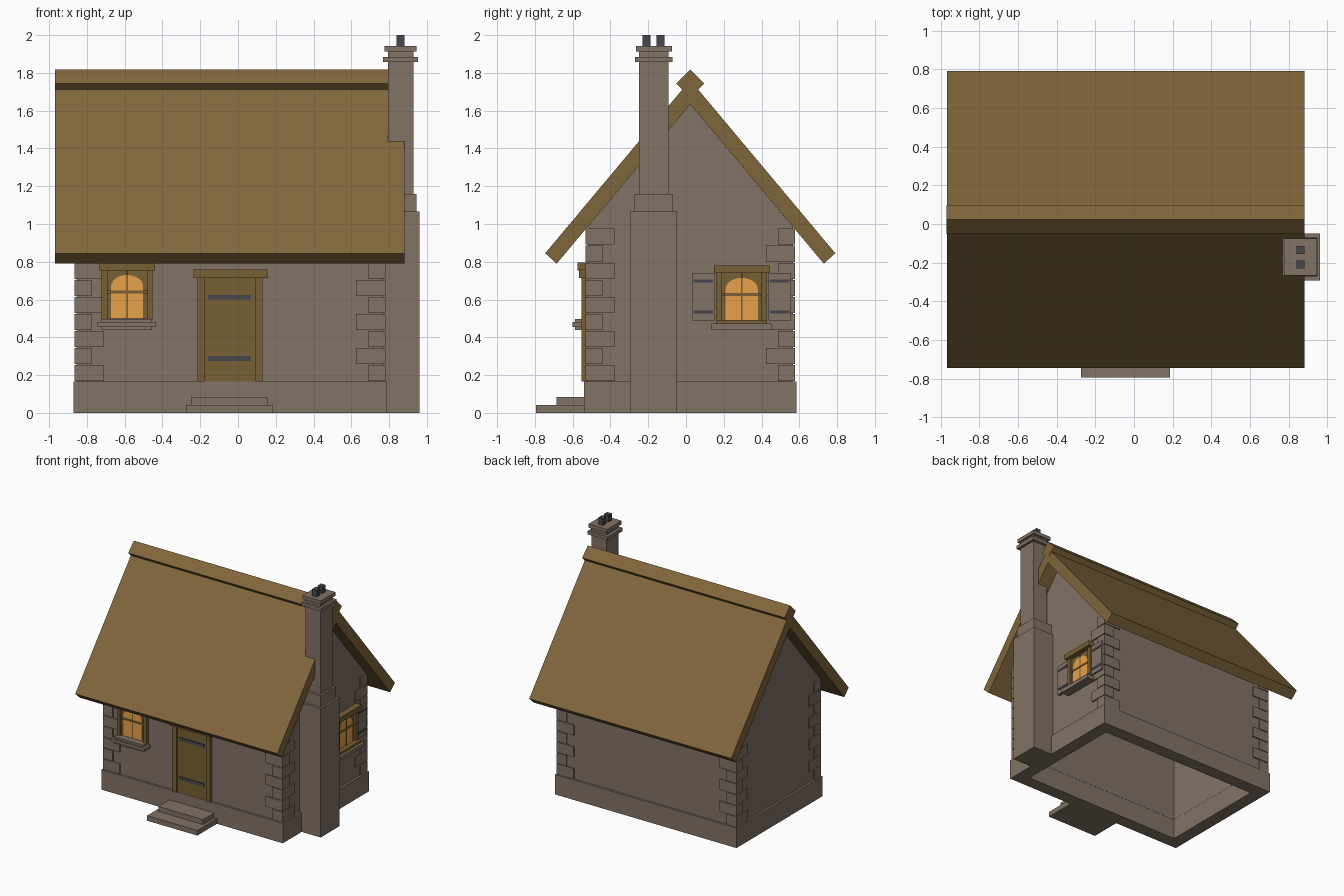
import bpy, bmesh, math
from mathutils import Vector

if "Cube" in bpy.data.objects:
    bpy.data.objects.remove(bpy.data.objects["Cube"])

def mat(name, r, g, b):
    lin = lambda c: ((c / 255 + 0.055) / 1.055) ** 2.4
    m = bpy.data.materials.new(name)
    m.diffuse_color = (lin(r), lin(g), lin(b), 1)
    m.use_nodes = True
    m.node_tree.nodes["Principled BSDF"].inputs["Base Color"].default_value = m.diffuse_color
    return m

STONE = mat("stone", 130, 115, 102)
THATCH = mat("thatch", 128, 102, 59)
WOOD = mat("wood", 120, 96, 52)
IRON = mat("iron", 70, 70, 78)
GLASS = mat("lit_glass", 236, 165, 75)

CY = 0.0225                                   # ridge line
WX0, WX1, WY0, WY1 = -0.855, 0.77, CY - 0.545, CY + 0.545   # outer wall faces
SLOPE, APEX = 1.195, 1.634                    # roof pitch, underside apex
T = 0.09                                      # wall thickness

def prism(name, pts, offset, material):
    """Extrude a flat 3D outline by an offset vector."""
    bm = bmesh.new()
    f = bm.faces.new([bm.verts.new(p) for p in pts])
    ext = bmesh.ops.extrude_face_region(bm, geom=[f])
    vs = [v for v in ext["geom"] if isinstance(v, bmesh.types.BMVert)]
    bmesh.ops.translate(bm, verts=vs, vec=Vector(offset))
    if not any(len(e.link_faces) == 1 for e in bm.edges):
        pass
    else:
        bmesh.ops.holes_fill(bm, edges=bm.edges)
    bmesh.ops.recalc_face_normals(bm, faces=bm.faces)
    me = bpy.data.meshes.new(name)
    bm.to_mesh(me)
    bm.free()
    me.materials.append(material)
    ob = bpy.data.objects.new(name, me)
    bpy.context.collection.objects.link(ob)
    return ob

def box(name, x0, x1, y0, y1, z0, z1, material):
    return prism(name, [(x0, y0, z0), (x1, y0, z0), (x1, y1, z0), (x0, y1, z0)],
                 (0, 0, z1 - z0), material)

def along_x(name, yz, x0, x1, material):
    return prism(name, [(x0, y, z) for y, z in yz], (x1 - x0, 0, 0), material)

def wall_box(name, side, u0, u1, d0, d1, z0, z1, material):
    """Box on the front or right wall: u along it, d outward."""
    if side == "front":
        return box(name, u0, u1, WY0 - d1, WY0 - d0, z0, z1, material)
    return box(name, WX1 + d0, WX1 + d1, u0, u1, z0, z1, material)

# plinth ring
PX0, PX1, PY0, PY1, PT = -0.872, 0.788, -0.54, 0.585, 0.106
box("plinth_front", PX0, PX1, PY0, PY0 + PT, 0, 0.165, STONE)
box("plinth_back", PX0, PX1, PY1 - PT, PY1, 0, 0.165, STONE)
box("plinth_left", PX0, PX0 + PT, PY0 + PT, PY1 - PT, 0, 0.165, STONE)
box("plinth_right", PX1 - PT, PX1, PY0 + PT, PY1 - PT, 0, 0.165, STONE)

# walls: two gables with long walls between them
eave = APEX - 0.545 * SLOPE
gable = [(WY0, 0.165), (WY1, 0.165), (WY1, eave), (CY, APEX), (WY0, eave)]
along_x("gable_left", gable, WX0, WX0 + T, STONE)
along_x("gable_right", gable, WX1 - T, WX1, STONE)
box("wall_front", WX0 + T, WX1 - T, WY0, WY0 + T, 0.165, eave, STONE)
box("wall_back", WX0 + T, WX1 - T, WY1 - T, WY1, 0.165, eave, STONE)

# corner quoins, alternating long and short, sticking out a little
for sx in (-1, 1):
    for sy in (-1, 1):
        cx = WX1 + 0.01 if sx > 0 else WX0 - 0.01
        cy = WY1 + 0.01 if sy > 0 else WY0 - 0.01
        for i in range(9):
            long_x = (sx * sy > 0) == (i % 2 == 0)
            lx, ly = (0.155, 0.09) if long_x else (0.09, 0.155)
            x, y = cx - sx * lx, cy - sy * ly
            z = 0.168 + i * 0.0903
            box("quoin", min(cx, x), max(cx, x), min(cy, y), max(cy, y), z, z + 0.085, STONE)

# thatched roof chevron and ridge cap
along_x("roof", [(CY - 0.768, 0.845), (CY, 1.762), (CY + 0.768, 0.845),
                 (CY + 0.707, 0.79), (CY, APEX), (CY - 0.707, 0.79)], -0.968, 0.882, THATCH)
along_x("ridge_cap", [(CY - 0.074, 1.745), (CY, 1.819), (CY + 0.074, 1.745), (CY, 1.671)],
        -0.969, 0.883, THATCH)

# chimney
box("chimney_base", 0.74, 0.962, -0.293, -0.048, 0, 1.065, STONE)
box("chimney_shoulder", 0.745, 0.946, -0.272, -0.07, 1.065, 1.16, STONE)
box("chimney_stack", 0.793, 0.93, -0.25, -0.093, 1.16, 1.92, STONE)
box("chimney_band", 0.768, 0.952, -0.27, -0.072, 1.857, 1.885, STONE)
box("chimney_cap", 0.775, 0.946, -0.266, -0.075, 1.913, 1.943, STONE)
for y in (-0.209, -0.135):
    box("chimney_pot", 0.84, 0.882, y - 0.021, y + 0.021, 1.943, 2.0, IRON)

# front steps
box("step_lower", -0.275, 0.185, -0.795, PY0, 0, 0.042, STONE)
box("step_upper", -0.25, 0.16, -0.685, PY0, 0.042, 0.083, STONE)

# door with frame and strap hinges
wall_box("door", "front", -0.18, 0.095, -0.01, 0.015, 0.165, 0.72, WOOD)
wall_box("door_jamb", "front", -0.215, -0.178, -0.01, 0.03, 0.165, 0.715, WOOD)
wall_box("door_jamb", "front", 0.093, 0.13, -0.01, 0.03, 0.165, 0.715, WOOD)
wall_box("door_lintel", "front", -0.235, 0.155, -0.01, 0.045, 0.713, 0.758, WOOD)
for z in (0.288, 0.612):
    wall_box("door_hinge", "front", -0.16, 0.07, 0.014, 0.022, z - 0.013, z + 0.013, IRON)

def window(side, c, z0, z1):
    """Lit arched window centred at c with sill bottom z0 and lintel top z1."""
    zf, zl = z0 + 0.057, z1 - 0.04
    wall_box("window_panel", side, c - 0.12, c + 0.12, -0.01, 0.01, zf, zl, WOOD)
    for s in (-1, 1):
        a, b = sorted((c + s * 0.135, c + s * 0.105))
        wall_box("window_jamb", side, a, b, -0.01, 0.03, zf - 0.005, zl, WOOD)
    wall_box("window_lintel", side, c - 0.147, c + 0.147, -0.01, 0.053, zl, z1, WOOD)
    # arched pane
    spring = zl - 0.085
    outline = [(-0.085, zf), (0.085, zf)]
    outline += [(0.085 * math.cos(math.pi * k / 12), spring + 0.06 * math.sin(math.pi * k / 12))
                for k in range(13)]
    if side == "front":
        pts, off = [(c + u, WY0 - 0.009, z) for u, z in outline], (0, -0.007, 0)
    else:
        pts, off = [(WX1 + 0.009, c + u, z) for u, z in outline], (0.007, 0, 0)
    prism("window_glass", pts, off, GLASS)
    # glazing bars
    wall_box("window_bar", side, c - 0.105, c + 0.105, 0.005, 0.02, zf + 0.133, zf + 0.148, WOOD)
    wall_box("window_bar_upright", side, c - 0.004, c + 0.004, 0.005, 0.019, zf, zl, WOOD)

window("front", -0.587, 0.443, 0.795)
wall_box("front_sill", "front", -0.722, -0.455, -0.01, 0.065, 0.44, 0.497, STONE)
wall_box("front_sill_lip", "front", -0.745, -0.435, -0.01, 0.078, 0.455, 0.48, STONE)
window("right", 0.295, 0.43, 0.78)
wall_box("right_sill", "right", 0.135, 0.452, -0.01, 0.075, 0.44, 0.472, STONE)
wall_box("right_sill_block", "right", 0.16, 0.43, -0.01, 0.055, 0.472, 0.492, WOOD)

# shutters with straps on the right window
for a, b in ((0.032, 0.152), (0.437, 0.557)):
    wall_box("shutter", "right", a, b, -0.01, 0.022, 0.488, 0.74, STONE)
    for z in (0.535, 0.698):
        wall_box("shutter_strap", "right", a + 0.008, b - 0.008, 0.021, 0.027,
                 z - 0.008, z + 0.008, IRON)
